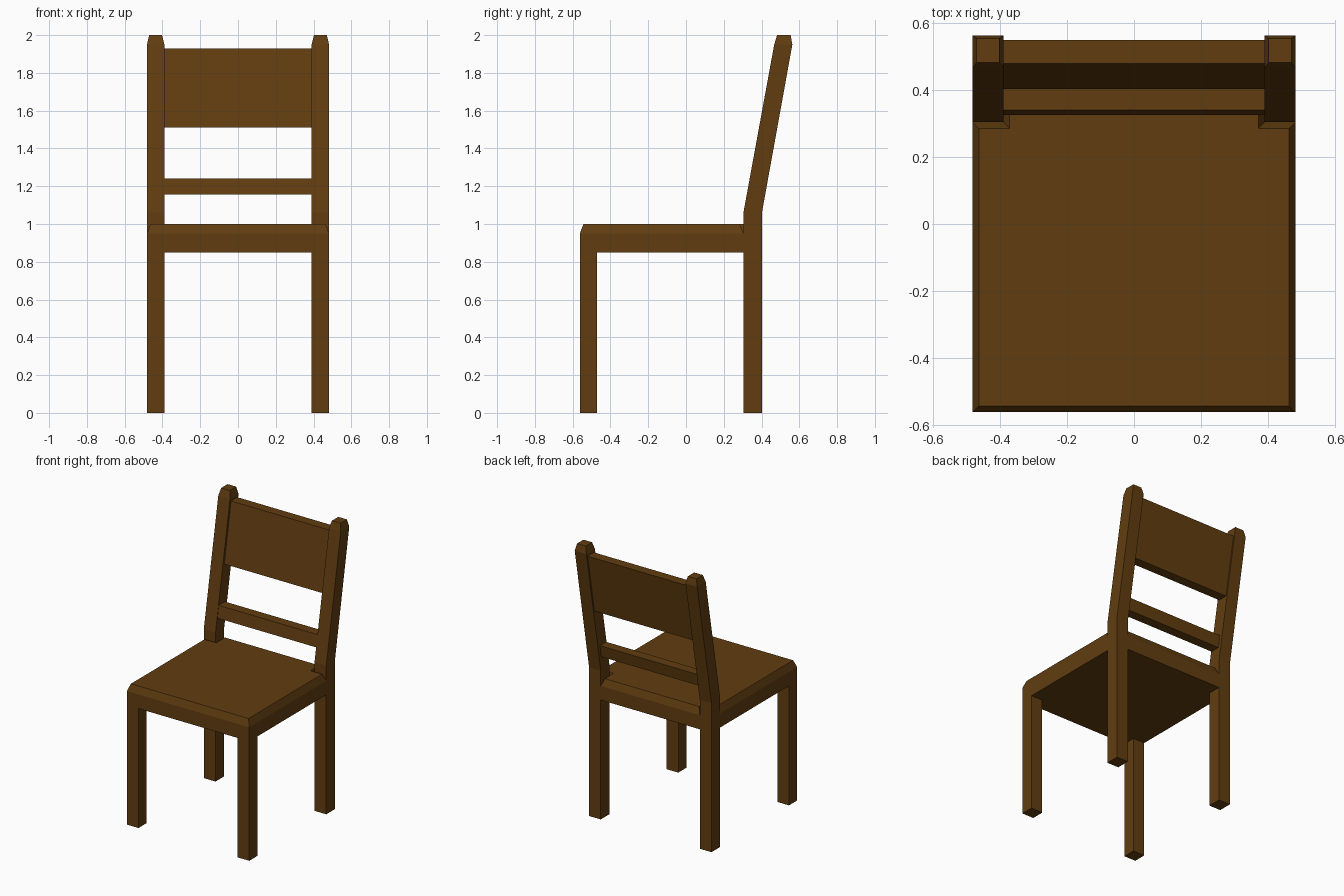
import bpy, bmesh

if "Cube" in bpy.data.objects:
    bpy.data.objects.remove(bpy.data.objects["Cube"])

wood = bpy.data.materials.new("dark brown wood")
wood.diffuse_color = (0.12, 0.047, 0.005, 1.0)
wood.use_nodes = True
wood.node_tree.nodes["Principled BSDF"].inputs["Base Color"].default_value = wood.diffuse_color


def rect(x0, x1, y0, y1, z):
    return [(x0, y0, z), (x1, y0, z), (x1, y1, z), (x0, y1, z)]


def loft(name, rings):
    """Closed solid through a stack of equal-length rings."""
    bm = bmesh.new()
    loops = [[bm.verts.new(p) for p in ring] for ring in rings]
    for a, b in zip(loops, loops[1:]):
        n = len(a)
        for i in range(n):
            j = (i + 1) % n
            bm.faces.new((a[i], a[j], b[j], b[i]))
    bm.faces.new(loops[0][::-1])
    bm.faces.new(loops[-1])
    bmesh.ops.recalc_face_normals(bm, faces=bm.faces)
    mesh = bpy.data.meshes.new(name)
    bm.to_mesh(mesh)
    bm.free()
    mesh.materials.append(wood)
    obj = bpy.data.objects.new(name, mesh)
    bpy.context.collection.objects.link(obj)
    return obj


X, XI = 0.482, 0.39          # outer and inner sides of the legs
FRONT, BACK, POST = -0.562, 0.402, 0.304


# Seat: slab notched around the back posts, chamfered along its top edge
def seat_ring(z, d):
    right = [(X - d, FRONT + d), (X - d, POST - d), (XI - d, POST - d), (XI - d, BACK - d)]
    return [(x, y, z) for x, y in right] + [(-x, y, z) for x, y in reversed(right)]


loft("seat", [seat_ring(0.85, 0), seat_ring(0.95, 0), seat_ring(1.0, 0.019)])

for side, s in (("left", -1), ("right", 1)):
    # Front leg
    loft(f"{side}_front_leg", [rect(s * XI, s * X, FRONT, -0.47, z) for z in (0, 0.85)])
    # Back leg: straight below, leaning back above the seat, tapered tip
    loft(f"{side}_back_post", [
        rect(s * XI, s * X, POST, BACK, 0),
        rect(s * XI, s * X, POST, BACK, 1.06),
        rect(s * XI, s * X, 0.467, 0.563, 1.95),
        rect(s * 0.402, s * 0.47, 0.482, 0.554, 2.0)])

# Slanted lower rail and backrest panel, let slightly into the posts
loft("lower_rail", [rect(-0.4, 0.4, 0.325, 0.395, 1.155),
                    rect(-0.4, 0.4, 0.340, 0.410, 1.24)])
loft("backrest_panel", [rect(-0.4, 0.4, 0.403, 0.473, 1.51),
                        rect(-0.4, 0.4, 0.479, 0.549, 1.93)])
